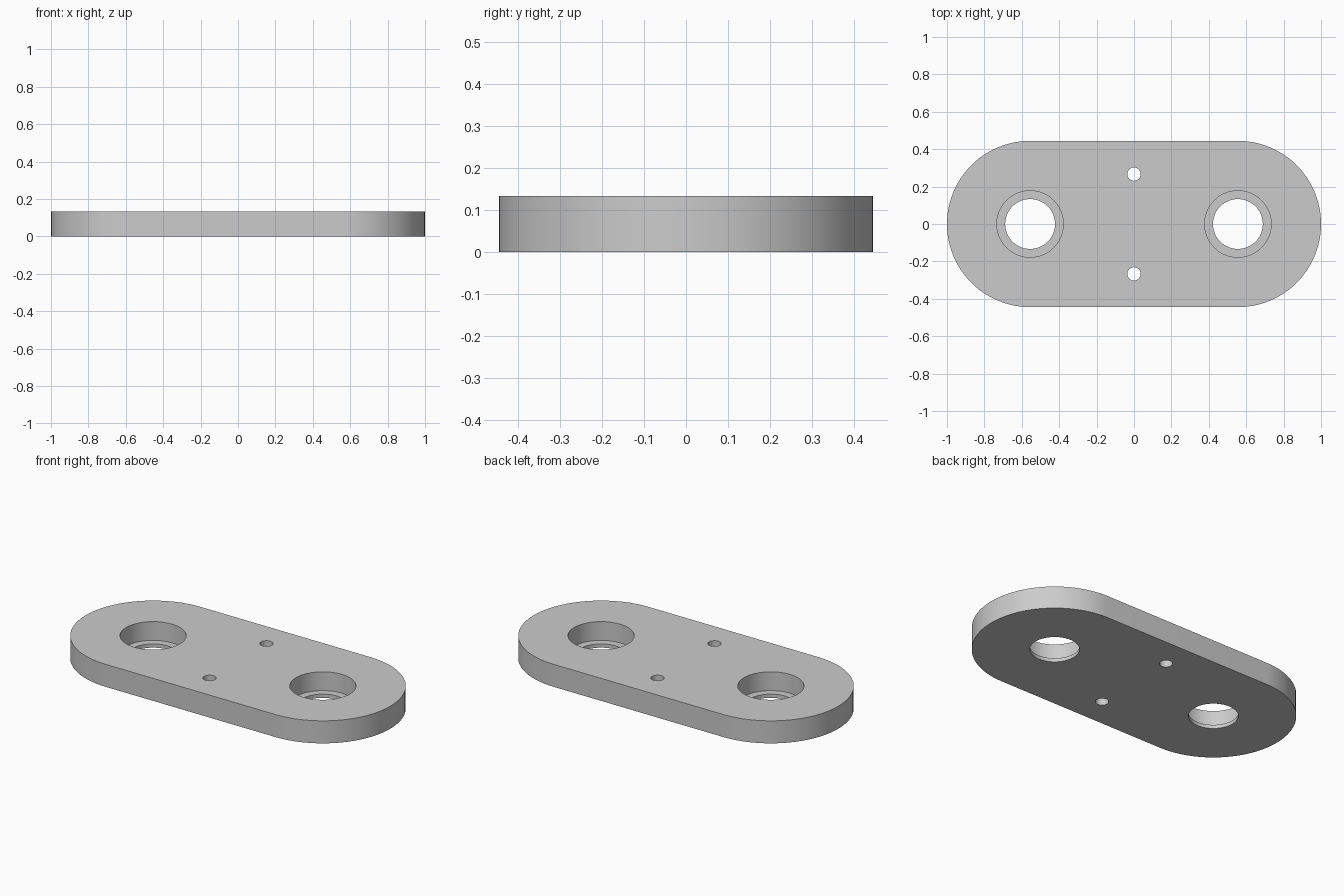
import bpy, bmesh
from math import cos, sin, pi, radians

cube = bpy.data.objects.get("Cube")
if cube:
    bpy.data.objects.remove(cube, do_unlink=True)

END_R = 0.4444          # rounded end radius
END_X = 1 - END_R       # centre of each rounded end
THICK = 0.1333
LIP = 0.0222            # thickness left under each counterbore
SEG = 48

grey = bpy.data.materials.new("plain grey")
grey.use_nodes = True
grey.diffuse_color = (0.6, 0.6, 0.6, 1)
grey.node_tree.nodes["Principled BSDF"].inputs["Base Color"].default_value = (0.6, 0.6, 0.6, 1)


def prism(name, outline, z0, z1):
    """Extrude a closed outline from z0 to z1."""
    bm = bmesh.new()
    face = bm.faces.new([bm.verts.new((x, y, z0)) for x, y in outline])
    ext = bmesh.ops.extrude_face_region(bm, geom=[face])
    top = [v for v in ext["geom"] if isinstance(v, bmesh.types.BMVert)]
    bmesh.ops.translate(bm, verts=top, vec=(0, 0, z1 - z0))
    bmesh.ops.recalc_face_normals(bm, faces=bm.faces)
    mesh = bpy.data.meshes.new(name)
    bm.to_mesh(mesh)
    bm.free()
    mesh.materials.append(grey)
    obj = bpy.data.objects.new(name, mesh)
    bpy.context.collection.objects.link(obj)
    return obj


def arc(cx, cy, r, start, sweep, steps):
    return [(cx + r * cos(start + sweep * i / steps),
             cy + r * sin(start + sweep * i / steps)) for i in range(steps + 1)]


def drill(plate, x, y, r, z0):
    """Cut a round hole from z0 up through the top of the plate."""
    cutter = prism("drill_cutter", arc(x, y, r, 0, 2 * pi, SEG)[:-1], z0, THICK + 0.1)
    cutter.hide_render = True
    mod = plate.modifiers.new("hole", 'BOOLEAN')
    mod.operation = 'DIFFERENCE'
    mod.solver = 'EXACT'
    mod.object = cutter
    bpy.ops.object.modifier_apply(modifier=mod.name)
    bpy.data.objects.remove(cutter, do_unlink=True)


# Plate with two rounded ends
outline = arc(END_X, 0, END_R, -pi / 2, pi, SEG) + arc(-END_X, 0, END_R, pi / 2, pi, SEG)
plate = prism("link_plate", outline, 0, THICK)
bpy.ops.object.select_all(action='DESELECT')
plate.select_set(True)
bpy.context.view_layer.objects.active = plate

for side in (-1, 1):
    drill(plate, side * END_X, 0, 0.1333, -0.1)     # main through hole
    drill(plate, side * END_X, 0, 0.1778, LIP)      # counterbore
    drill(plate, 0, side * 0.2667, 0.0356, -0.1)    # small pin hole

bpy.ops.object.shade_smooth_by_angle(angle=radians(30))
